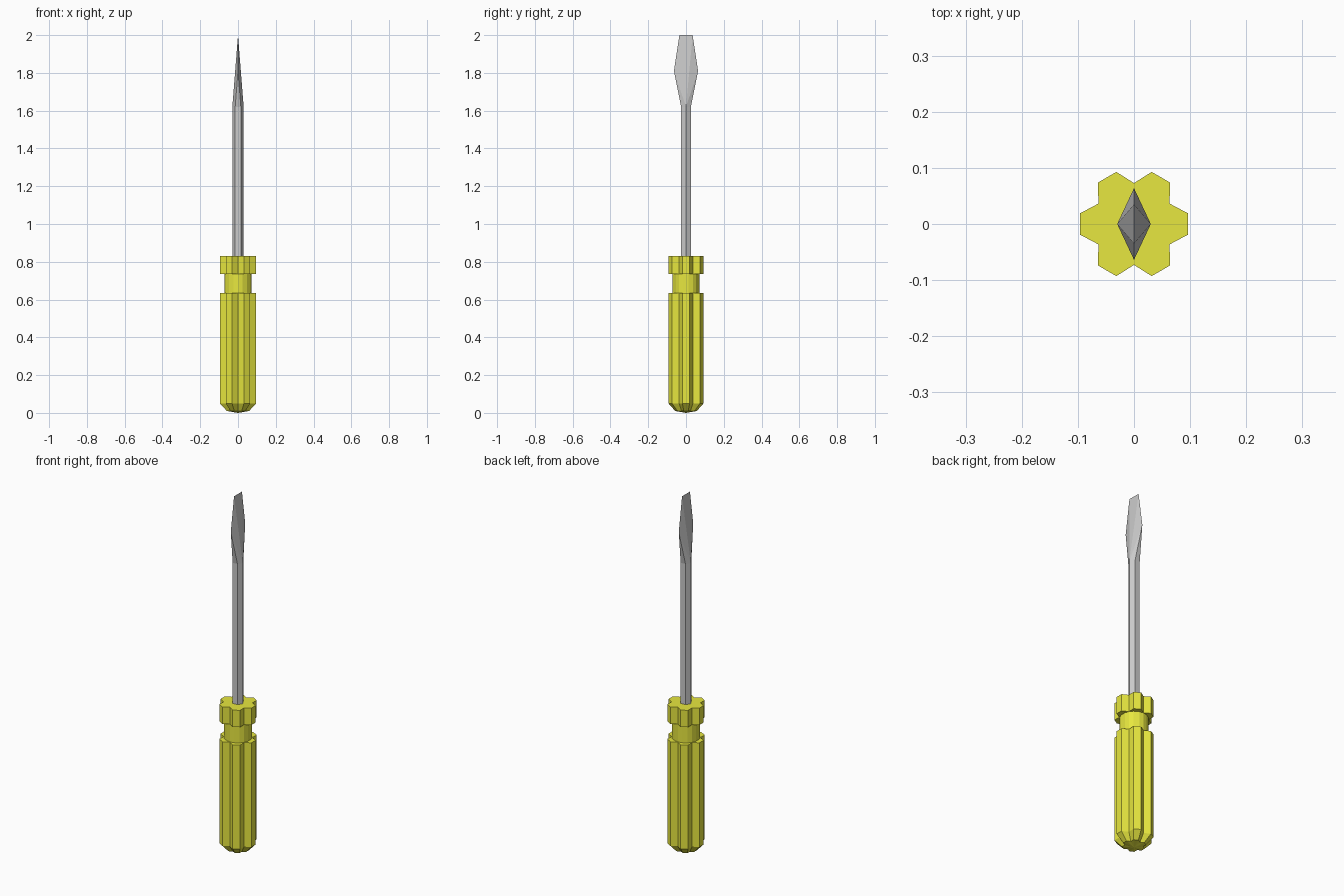
import bpy, bmesh
from math import cos, sin, radians

if "Cube" in bpy.data.objects:
    bpy.data.objects.remove(bpy.data.objects["Cube"])

yellow = bpy.data.materials.new("yellow_plastic")
yellow.diffuse_color = (0.8, 0.8, 0.05, 1)
yellow.use_nodes = True
yellow.node_tree.nodes["Principled BSDF"].inputs["Base Color"].default_value = yellow.diffuse_color


def finish(bm, name, mat=None):
    bmesh.ops.recalc_face_normals(bm, faces=bm.faces)
    mesh = bpy.data.meshes.new(name)
    bm.to_mesh(mesh)
    bm.free()
    obj = bpy.data.objects.new(name, mesh)
    bpy.context.collection.objects.link(obj)
    if mat:
        mesh.materials.append(mat)
    return obj


def section(outer, valley):
    """Six-lobed grip outline: two outer corners and one valley per lobe."""
    pts = []
    for i in range(6):
        for r, a in ((outer, -11.2), (outer, 11.2), (valley, 30)):
            t = radians(60 * i + a)
            pts.append((r * cos(t), r * sin(t)))
    return pts


def ring(bm, pts, z):
    return [bm.verts.new((x, y, z)) for x, y in pts]


def bridge(bm, a, b):
    n = len(a)
    for i in range(n):
        bm.faces.new((a[i], a[(i + 1) % n], b[(i + 1) % n], b[i]))


# Handle: butt chamfer, fluted grip, round neck, fluted collar
bm = bmesh.new()
levels = [(0.060, 0.046, 0.01), (0.098, 0.073, 0.05), (0.098, 0.073, 0.635),
          (0.072, 0.0725, 0.635), (0.072, 0.0725, 0.735),
          (0.098, 0.073, 0.735), (0.098, 0.073, 0.83)]
rings = [ring(bm, section(o, v), z) for o, v, z in levels]
for a, b in zip(rings, rings[1:]):
    bridge(bm, a, b)
bm.faces.new(rings[-1])
tip = bm.verts.new((0, 0, 0))
for i in range(18):
    bm.faces.new((rings[0][i], rings[0][(i + 1) % 18], tip))
finish(bm, "handle", yellow)

# Shaft: hexagonal rod running up to the blade
hexagon = [(0.03 * cos(radians(60 * i)), 0.03 * sin(radians(60 * i))) for i in range(6)]
bm = bmesh.new()
low, high = ring(bm, hexagon, 0.82), ring(bm, hexagon, 1.62)
bridge(bm, low, high)
bm.faces.new(low)
finish(bm, "shaft")

# Blade: flared wedge, the hull of the shaft end, the wide shoulders and the tip edge
bm = bmesh.new()
ring(bm, hexagon, 1.62)
for s in (-1, 1):
    bm.verts.new((0, s * 0.064, 1.81))
    bm.verts.new((0, s * 0.035, 2.0))
bmesh.ops.convex_hull(bm, input=bm.verts)
finish(bm, "blade")
